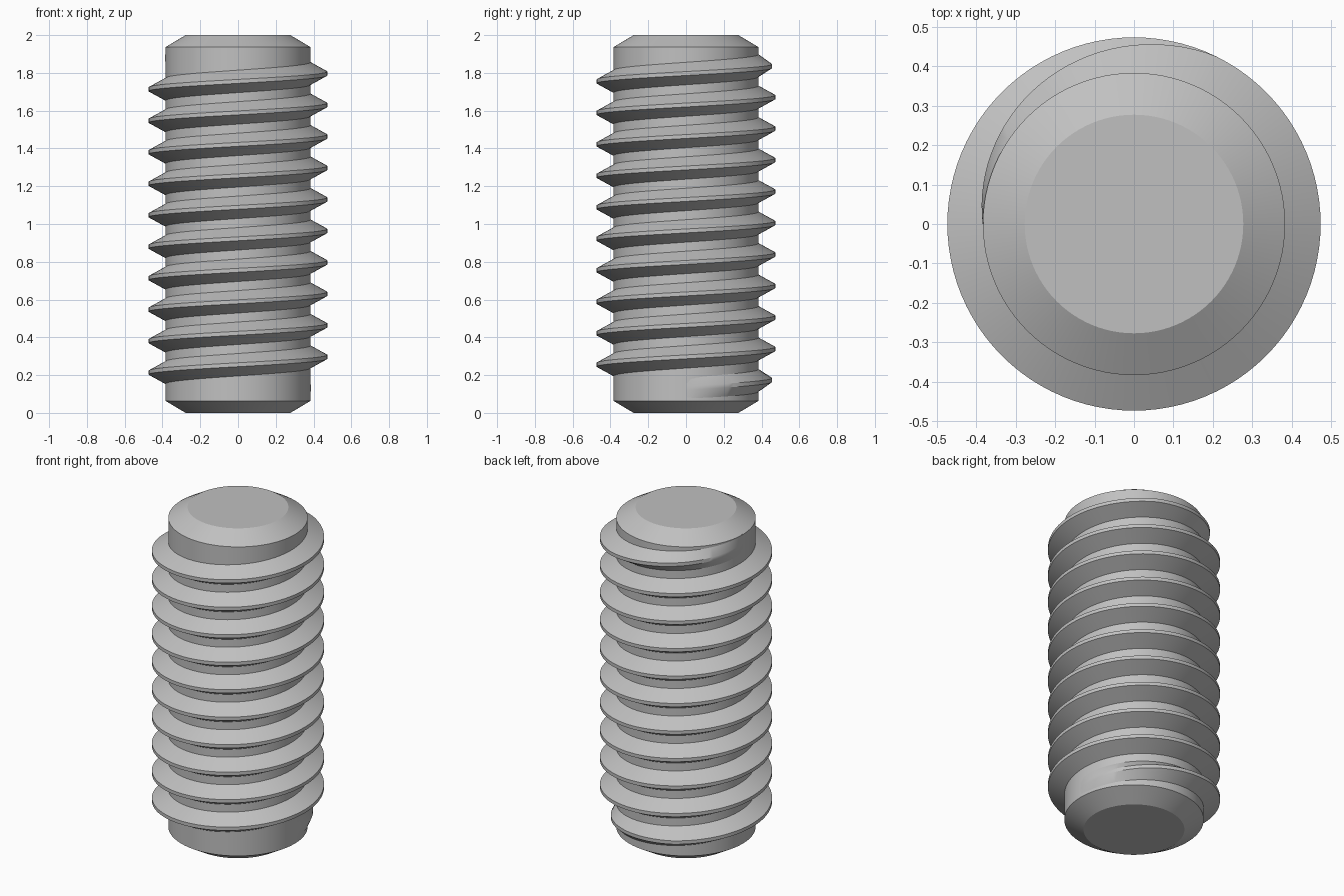
import bpy, bmesh, math

cube = bpy.data.objects.get("Cube")
if cube:
    bpy.data.objects.remove(cube, do_unlink=True)

SEG = 96                       # steps per turn
CORE_R, TIP_R, END_R = 0.383, 0.473, 0.277
HEIGHT, CHAMFER = 2.0, 0.063
PITCH, TURNS, START_Z = 1 / 6, 10.5, 0.13
ROOT_HALF, CREST_HALF = 0.06, 0.0104
RUNOUT = 115 / 360             # turns over which the thread fades at each end

steel = bpy.data.materials.new("plain steel grey")
steel.use_nodes = True
GREY = (0.53, 0.53, 0.53, 1)
steel.diffuse_color = GREY
steel.node_tree.nodes["Principled BSDF"].inputs["Base Color"].default_value = GREY


def polar(r, turn, z):
    a = turn * math.tau
    return (r * math.cos(a), r * math.sin(a), z)


def loft(bm, sections, closed):
    """Bridge successive vertex rows with quads."""
    for a, b in zip(sections, sections[1:]):
        for i in range(len(a) if closed else len(a) - 1):
            j = (i + 1) % len(a)
            bm.faces.new((a[i], a[j], b[j], b[i]))


def finish(bm, name):
    mesh = bpy.data.meshes.new(name)
    bm.to_mesh(mesh)
    bm.free()
    mesh.materials.append(steel)
    obj = bpy.data.objects.new(name, mesh)
    bpy.context.collection.objects.link(obj)
    bpy.ops.object.select_all(action='DESELECT')
    obj.select_set(True)
    bpy.context.view_layer.objects.active = obj
    bpy.ops.object.shade_smooth_by_angle(angle=math.radians(30))
    return obj


# Chamfered core
bm = bmesh.new()
profile = [(END_R, 0), (CORE_R, CHAMFER), (CORE_R, HEIGHT - CHAMFER), (END_R, HEIGHT)]
rings = [[bm.verts.new(polar(r, i / SEG, z)) for i in range(SEG)] for r, z in profile]
loft(bm, rings, True)
bm.faces.new(rings[0][::-1])
bm.faces.new(rings[-1])
finish(bm, "screw_core")

# Helical thread with tapering run-outs
bm = bmesh.new()
sections = []
for i in range(int(TURNS * SEG) + 1):
    turn = i / SEG
    fade = min(1, turn / RUNOUT, (TURNS - turn) / RUNOUT)
    tip = CORE_R + (TIP_R - CORE_R) * fade + 0.0005 * (1 - fade)
    z = START_Z + turn * PITCH
    section = [(CORE_R - 0.001, -ROOT_HALF), (tip, -CREST_HALF),
               (tip, CREST_HALF), (CORE_R - 0.001, ROOT_HALF)]
    sections.append([bm.verts.new(polar(r, turn, z + dz)) for r, dz in section])
loft(bm, sections, False)
bmesh.ops.recalc_face_normals(bm, faces=bm.faces)
# Outward direction check on the crest
bm.faces.ensure_lookup_table()
crest = bm.faces[SEG * 3 + 1]
if crest.normal.dot(crest.calc_center_median().xy.to_3d()) < 0:
    bmesh.ops.reverse_faces(bm, faces=bm.faces)
finish(bm, "helical_thread")
